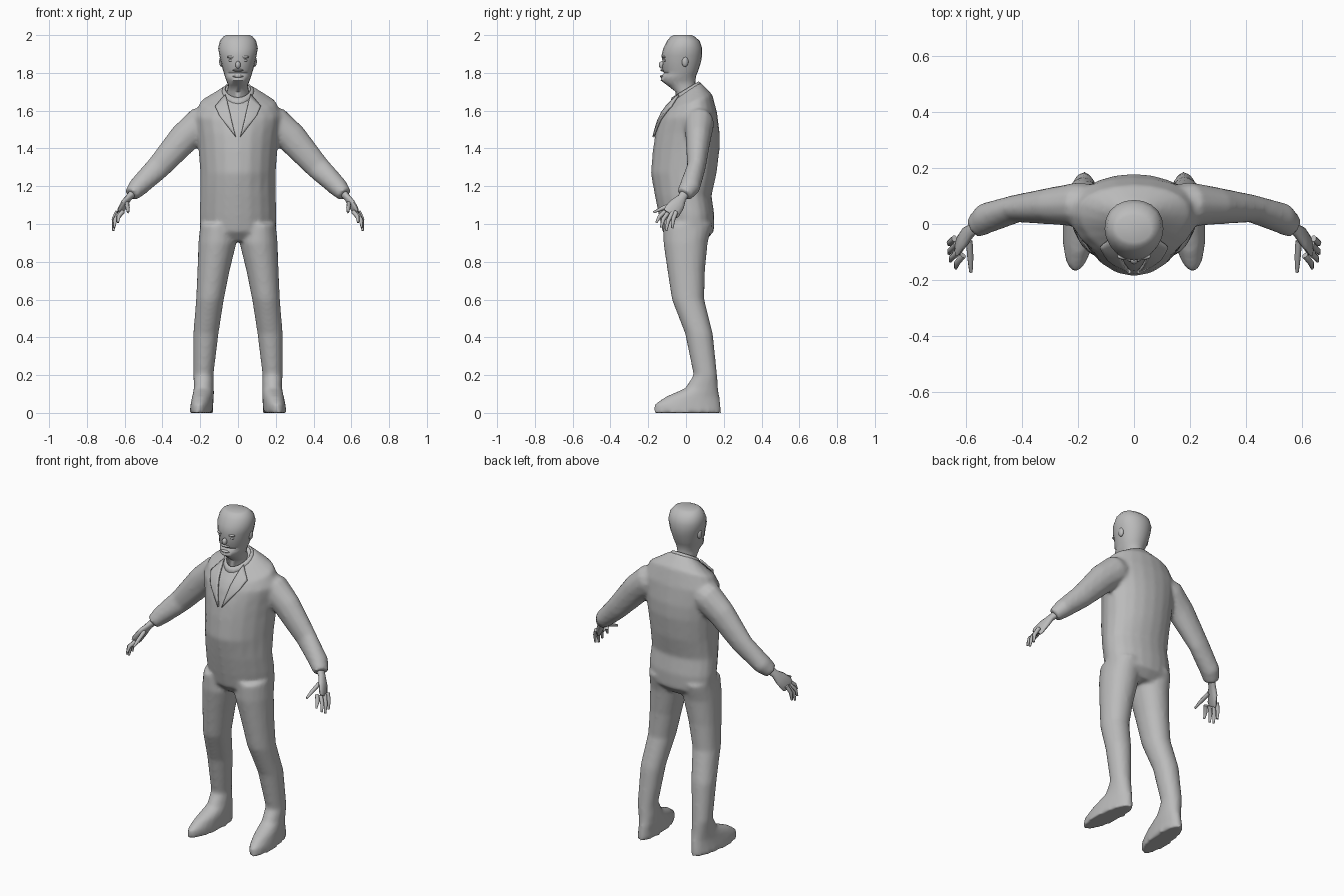
import bpy, bmesh, math
from mathutils import Vector

if "Cube" in bpy.data.objects:
    bpy.data.objects.remove(bpy.data.objects["Cube"])

grey = bpy.data.materials.new("plain grey")
grey.use_nodes = True
grey.diffuse_color = (0.5, 0.5, 0.5, 1)
grey.node_tree.nodes["Principled BSDF"].inputs["Base Color"].default_value = (0.5, 0.5, 0.5, 1)


def finish(bm, name, angle=50):
    """Turn a bmesh into a smooth shaded grey object."""
    bmesh.ops.recalc_face_normals(bm, faces=bm.faces)
    mesh = bpy.data.meshes.new(name)
    bm.to_mesh(mesh)
    bm.free()
    mesh.materials.append(grey)
    obj = bpy.data.objects.new(name, mesh)
    bpy.context.collection.objects.link(obj)
    bpy.ops.object.select_all(action="DESELECT")
    obj.select_set(True)
    bpy.context.view_layer.objects.active = obj
    bpy.ops.object.shade_smooth_by_angle(angle=math.radians(angle))
    return obj


def loft(bm, rings, capped=True):
    """Skin a list of closed rings of points."""
    loops = [[bm.verts.new(p) for p in ring] for ring in rings]
    n = len(loops[0])
    for a, b in zip(loops, loops[1:]):
        for i in range(n):
            j = (i + 1) % n
            bm.faces.new((a[i], a[j], b[j], b[i]))
    if capped:
        bm.faces.new(loops[0])
        bm.faces.new(loops[-1])


def section(z, half, front, back, xc=0, tilt=0, mid=0.5, point=1.0, toe=0, n=20):
    """Level body section; mid places the widest line, point sharpens the front."""
    ym = front + mid * (back - front)
    ring = []
    for i in range(n):
        a = math.tau * i / n
        s = math.sin(a)
        y = ym + (back - ym) * s ** 0.85 if s > 0 else ym - (ym - front) * (-s) ** point
        ring.append((xc + half * math.cos(a) - toe * y, y, z + tilt * y))
    return ring


def tube(bm, stations, side=(0, 1, 0), n=12):
    """Limb through stations of (centre, radius along side, radius across)."""
    pts = [Vector(s[0]) for s in stations]
    rings = []
    for i, (p, (_, ra, rb)) in enumerate(zip(pts, stations)):
        t = (pts[min(i + 1, len(pts) - 1)] - pts[max(i - 1, 0)]).normalized()
        v = t.cross(Vector(side)).normalized()
        u = v.cross(t)
        rings.append([p + u * ra * math.cos(math.tau * k / n) + v * rb * math.sin(math.tau * k / n)
                      for k in range(n)])
    loft(bm, rings)


def flip(stations, s):
    return [((s * c[0], c[1], c[2]), ra, rb) for c, ra, rb in stations]


# Coverall: torso, legs with shoes, and sleeves fused into one skin
bm = bmesh.new()
torso = [  # z, half width, front, back, tilt
    (0.91, 0.14, -0.08, 0.10, 0), (0.96, 0.20, -0.125, 0.148, 0),
    (1.05, 0.205, -0.145, 0.15, 0), (1.15, 0.20, -0.165, 0.135, 0),
    (1.27, 0.20, -0.187, 0.162, 0), (1.40, 0.21, -0.175, 0.178, 0),
    (1.48, 0.22, -0.162, 0.178, 0), (1.57, 0.235, -0.14, 0.165, 0.1),
    (1.635, 0.20, -0.12, 0.14, 0.35), (1.70, 0.085, -0.085, 0.075, 0.7)]
loft(bm, [section(z, h, f, b, tilt=t, mid=0.58, point=1.25) for z, h, f, b, t in torso])

leg = [  # z, inner x, outer x, front, back, toe-out
    (1.0, 0.02, 0.20, -0.12, 0.14, 0), (0.90, 0.008, 0.21, -0.12, 0.115, 0),
    (0.75, 0.045, 0.215, -0.098, 0.10, 0), (0.60, 0.075, 0.222, -0.075, 0.097, 0),
    (0.42, 0.103, 0.237, -0.005, 0.142, 0), (0.20, 0.13, 0.236, 0.04, 0.165, 0),
    (0.13, 0.132, 0.238, -0.005, 0.17, 0.05), (0.085, 0.133, 0.245, -0.11, 0.178, 0.09),
    (0.045, 0.135, 0.25, -0.168, 0.184, 0.09), (0, 0.135, 0.255, -0.17, 0.188, 0.09)]
arm = [((0.10, 0.06, 1.56), 0.07, 0.08), ((0.20, 0.07, 1.53), 0.08, 0.09),
       ((0.285, 0.065, 1.455), 0.068, 0.083), ((0.42, 0.055, 1.302), 0.05, 0.066),
       ((0.53, 0.02, 1.195), 0.056, 0.053), ((0.565, -0.01, 1.155), 0.044, 0.04)]
for s in (1, -1):
    loft(bm, [section(z, (o - i) / 2, f, b, s * (i + o) / 2, toe=s * t)
              for z, i, o, f, b, t in leg])
    tube(bm, flip(arm, s))
coverall = finish(bm, "coverall")
remesh = coverall.modifiers.new("fuse", "REMESH")
remesh.mode = "VOXEL"
remesh.voxel_size = 0.011
remesh.use_smooth_shade = True
soften = coverall.modifiers.new("soften", "SMOOTH")
soften.factor = 0.5
soften.iterations = 6

# Collar band standing around the neck
bm = bmesh.new()
loft(bm, [section(1.69, 0.09, -0.09, 0.08, tilt=0.7, mid=0.58, point=1.25),
          section(1.715, 0.072, -0.075, 0.066, tilt=0.6, mid=0.58, point=1.25)], capped=False)
collar = finish(bm, "collar")
collar.modifiers.new("cloth", "SOLIDIFY").thickness = 0.008

# Lapels folded on the chest either side of the neck opening
for s, side in ((1, "left"), (-1, "right")):
    bm = bmesh.new()
    corners = [(0.068, -0.05, 1.70), (0.125, -0.09, 1.63), (0.10, -0.13, 1.575), (0.012, -0.175, 1.46)]
    bm.faces.new([bm.verts.new((s * x, y, z)) for x, y, z in corners])
    bmesh.ops.subdivide_edges(bm, edges=bm.edges[:], cuts=5, use_grid_fill=True)
    lapel = finish(bm, side + "_lapel")
    wrap = lapel.modifiers.new("lie on chest", "SHRINKWRAP")
    wrap.target = coverall
    wrap.wrap_mode = "ABOVE_SURFACE"
    wrap.offset = 0.009
    cloth = lapel.modifiers.new("cloth", "SOLIDIFY")
    cloth.thickness = 0.012
    cloth.offset = 0

# Head and neck
bm = bmesh.new()
head = [  # z, half width, front, back
    (1.60, 0.062, -0.06, 0.06), (1.70, 0.058, -0.055, 0.055), (1.735, 0.052, -0.10, 0.05),
    (1.76, 0.062, -0.134, 0.05), (1.785, 0.071, -0.13, 0.054), (1.80, 0.075, -0.116, 0.06),
    (1.815, 0.08, -0.128, 0.066), (1.86, 0.091, -0.124, 0.08), (1.89, 0.098, -0.13, 0.085),
    (1.93, 0.105, -0.12, 0.086), (1.97, 0.096, -0.10, 0.072), (1.993, 0.077, -0.08, 0.045),
    (2.0, 0.062, -0.065, 0.03)]
loft(bm, [section(*row) for row in head])
finish(bm, "head")


def ball(name, loc, size):
    bm = bmesh.new()
    bmesh.ops.create_uvsphere(bm, u_segments=12, v_segments=8, radius=1)
    for v in bm.verts:
        v.co = Vector(a * b + c for a, b, c in zip(v.co, size, loc))
    finish(bm, name)


# Face features
ball("nose", (0, -0.128, 1.842), (0.014, 0.016, 0.02))
ball("upper_lip", (0, -0.122, 1.814), (0.03, 0.014, 0.007))
ball("lower_lip", (0, -0.122, 1.782), (0.028, 0.016, 0.008))
for s, side in ((1, "left"), (-1, "right")):
    ball(side + "_eye", (s * 0.036, -0.109, 1.866), (0.015, 0.01, 0.007))
    ball(side + "_brow", (s * 0.036, -0.116, 1.884), (0.024, 0.011, 0.007))
    ball(side + "_ear", (s * 0.088, -0.005, 1.86), (0.012, 0.018, 0.028))

# Hands: flat palm, four curled fingers and a thumb
palm = [((0.55, 0.0, 1.17), 0.026, 0.022), ((0.58, -0.022, 1.138), 0.024, 0.018),
        ((0.603, -0.045, 1.105), 0.04, 0.018), ((0.625, -0.075, 1.065), 0.045, 0.014),
        ((0.631, -0.083, 1.052), 0.038, 0.009)]
fingers = [  # knuckle, middle joint, tip
    ((0.61, -0.112, 1.065), (0.632, -0.14, 1.04), (0.636, -0.157, 1.008)),
    ((0.622, -0.095, 1.06), (0.65, -0.12, 1.025), (0.655, -0.132, 0.982)),
    ((0.633, -0.072, 1.06), (0.656, -0.095, 1.015), (0.66, -0.105, 0.965)),
    ((0.64, -0.052, 1.065), (0.658, -0.067, 1.025), (0.66, -0.073, 0.978)),
    ((0.588, -0.06, 1.11), (0.584, -0.12, 1.085), (0.582, -0.172, 1.062))]
for s, side in ((1, "left"), (-1, "right")):
    bm = bmesh.new()
    tube(bm, flip(palm, s), side=(s * -0.3, 0.9, 0.1))
    for joints in fingers:
        sizes = (0.012, 0.011, 0.006)
        tube(bm, flip([(p, r, r) for p, r in zip(joints, sizes)], s), side=(s, 0.2, 0), n=8)
    finish(bm, side + "_hand")
